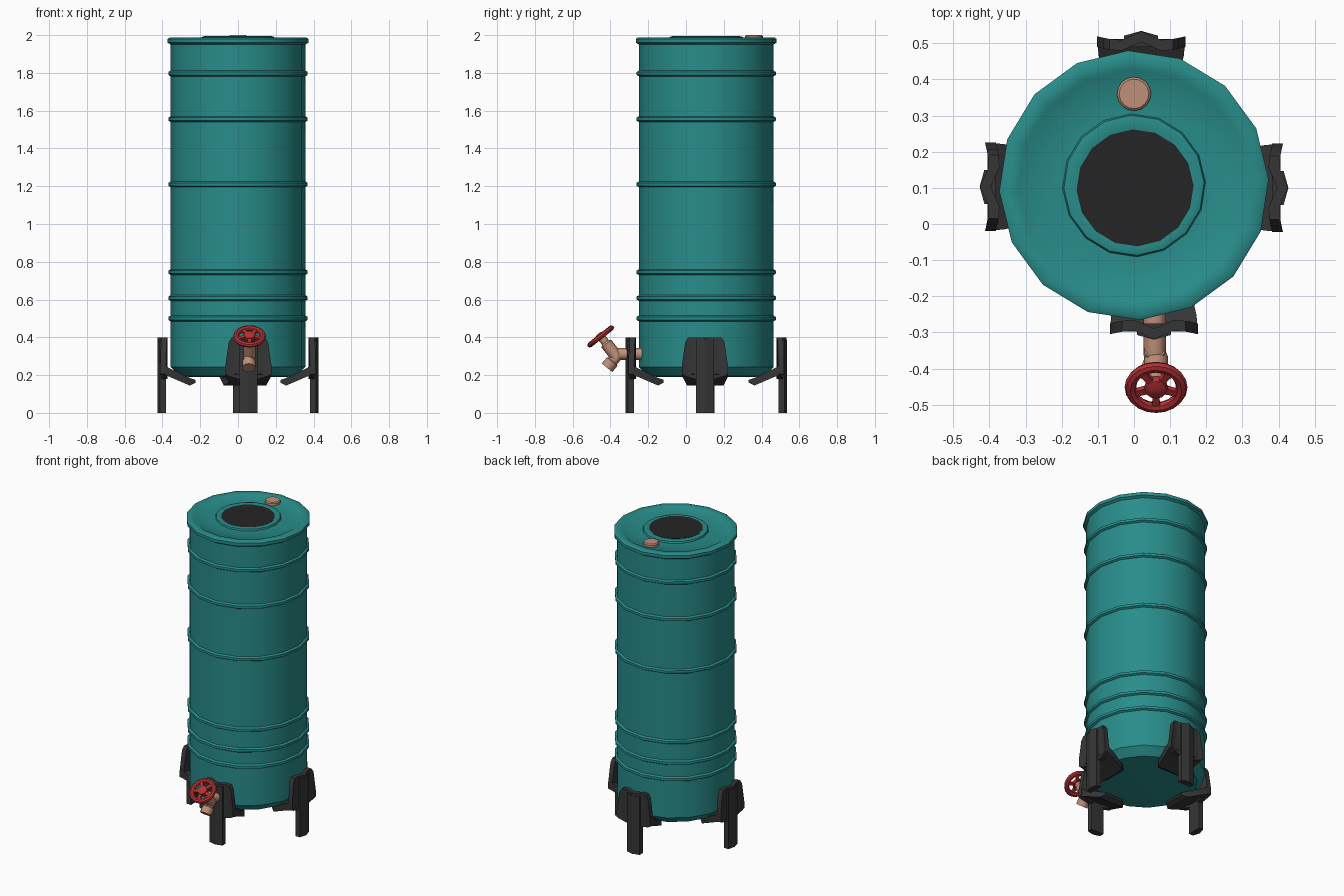
import bpy, bmesh, math
from mathutils import Vector, Matrix

if "Cube" in bpy.data.objects:
    bpy.data.objects.remove(bpy.data.objects["Cube"])

CX, CY = 0.0, 0.107          # barrel axis


def material(name, rgb):
    m = bpy.data.materials.new(name)
    m.diffuse_color = (*rgb, 1)
    m.use_nodes = True
    m.node_tree.nodes["Principled BSDF"].inputs["Base Color"].default_value = m.diffuse_color
    return m


TEAL = material("teal plastic", (0.021, 0.265, 0.255))
BLACK = material("black opening", (0.018, 0.018, 0.018))
DARK = material("dark grey metal", (0.036, 0.036, 0.036))
COPPER = material("copper", (0.53, 0.28, 0.19))
RED = material("red paint", (0.46, 0.03, 0.035))


def loft(bm, rings, loop=False):
    """Skin a list of point rings; cap the ends unless looped."""
    vs = [[bm.verts.new(p) for p in r] for r in rings]
    n = len(vs[0])
    pairs = list(zip(vs, vs[1:])) + ([(vs[-1], vs[0])] if loop else [])
    for a, b in pairs:
        for i in range(n):
            j = (i + 1) % n
            bm.faces.new((a[i], a[j], b[j], b[i]))
    if not loop:
        bm.faces.new(vs[0])
        bm.faces.new(vs[-1])


def finish(name, bm, mat, angle=40):
    bmesh.ops.recalc_face_normals(bm, faces=bm.faces)
    me = bpy.data.meshes.new(name)
    bm.to_mesh(me)
    bm.free()
    me.materials.append(mat)
    ob = bpy.data.objects.new(name, me)
    bpy.context.collection.objects.link(ob)
    bpy.ops.object.select_all(action='DESELECT')
    ob.select_set(True)
    bpy.context.view_layer.objects.active = ob
    bpy.ops.object.shade_smooth_by_angle(angle=math.radians(angle))
    return ob


def circle(r, z, n=16, turn=2.5):
    return [Vector((r * math.cos(a), r * math.sin(a), z))
            for a in (math.tau * i / n + math.radians(turn) for i in range(n))]


def lathe(bm, profile, mtx, n=16):
    loft(bm, [[mtx @ p for p in circle(r, z, n)] for r, z in profile])


def aim(start, direction):
    q = Vector((0, 0, 1)).rotation_difference(Vector(direction))
    return Matrix.Translation(start) @ q.to_matrix().to_4x4()


# barrel with raised hoops, rim and top opening collar
R = 0.357
profile = [(0.25, 0.19), (0.31, 0.195), (R, 0.243)]
for z in (0.50, 0.608, 0.745, 1.21, 1.555, 1.797):
    profile += [(R, z - 0.015), (0.369, z - 0.008), (0.369, z + 0.008), (R, z + 0.015)]
profile += [(R, 1.950), (0.373, 1.960), (0.373, 1.980), (0.362, 1.987), (0.325, 1.985),
            (0.318, 1.980), (0.198, 1.980), (0.194, 1.990), (0.180, 1.994), (0.162, 1.990)]
axis = Matrix.Translation((CX, CY, 0))
bm = bmesh.new()
lathe(bm, profile, axis)
finish("barrel", bm, TEAL)

# dark round opening
bm = bmesh.new()
lathe(bm, [(0.162, 1.986), (0.162, 1.992)], Matrix.Translation((0.003, 0.1, 0)))
finish("top_opening", bm, BLACK)

# small copper plug on the lid
bm = bmesh.new()
lathe(bm, [(0.047, 1.97), (0.047, 1.994), (0.041, 2.0)], Matrix.Translation((0, 0.36, 0)))
finish("lid_plug", bm, COPPER)


def leg(name, d, offset):
    """Leg facing direction d: post, shield plate and sloping support arm."""
    d = Vector(d)
    side = Vector((-d.y, d.x, 0))
    base = Vector((CX, CY, 0)) + Vector(offset)

    def P(t, r, z):
        return base + side * t + d * r + Vector((0, 0, z))

    bm = bmesh.new()
    # post with a ridged outer face
    sec = [(-0.047, 0.382), (-0.047, 0.414), (0, 0.427), (0.047, 0.414), (0.047, 0.382)]
    loft(bm, [[P(t, r, z) for t, r in sec] for z in (0, 0.385)])
    # shield plate, stations across its width: (t, z low, z high, outer r)
    half = [(0.122, 0.205, 0.25, 0.412), (0.104, 0.195, 0.375, 0.408),
            (0.088, 0.19, 0.40, 0.405), (0.055, 0.18, 0.40, 0.402)]
    stations = [(-t, a, b, r) for t, a, b, r in half] + [(0, 0.18, 0.40, 0.426)] + half[::-1]
    loft(bm, [[P(t, r - 0.03, a), P(t, r, a), P(t, r, b), P(t, r - 0.03, b)]
              for t, a, b, r in stations])
    # arm under the barrel, (r, z low, z high, half width)
    arm = [(0.405, 0.205, 0.26, 0.122), (0.36, 0.19, 0.235, 0.118),
           (0.255, 0.145, 0.185, 0.095), (0.225, 0.16, 0.175, 0.07)]
    loft(bm, [[P(-w, r, a), P(w, r, a), P(w, r, b), P(-w, r, b)] for r, a, b, w in arm])
    finish(name, bm, DARK, 30)


leg("front_leg", (0, -1, 0), (0.055, 0, 0))
leg("back_leg", (0, 1, 0), (0.02, 0, 0))
leg("right_leg", (1, 0, 0), (0, -0.007, 0))
leg("left_leg", (-1, 0, 0), (0, -0.004, 0))

# drain valve: pipe, spout and valve stem
VX = 0.057
STEM = Vector((0, -0.62, 0.785))
SPOUT = Vector((0, -0.63, -0.776))
HUB = Vector((VX + 0.004, -0.452, 0.405))
bm = bmesh.new()
lathe(bm, [(0.031, 0), (0.031, 0.13), (0.026, 0.15)], aim((VX, -0.23, 0.312), (0, -1, 0)), 12)
joint = Vector((VX, -0.36, 0.31))
lathe(bm, [(0.03, -0.02), (0.03, 0.045), (0.036, 0.05), (0.036, 0.092)], aim(joint, SPOUT), 12)
lathe(bm, [(0.033, -0.135), (0.033, -0.05), (0.022, -0.04), (0.022, 0)], aim(HUB, STEM), 12)
finish("drain_valve", bm, COPPER)

# red hand wheel with five spokes
M = aim(HUB, STEM)
bm = bmesh.new()
rim = []
for k in range(20):
    a = math.tau * k / 20
    rim.append([M @ Vector(((0.071 + 0.016 * math.cos(b)) * math.cos(a),
                            (0.071 + 0.016 * math.cos(b)) * math.sin(a),
                            0.014 * math.sin(b)))
                for b in (math.tau * j / 8 for j in range(8))])
loft(bm, rim, loop=True)
lathe(bm, [(0.03, -0.014), (0.033, 0), (0.03, 0.012), (0.012, 0.018)], M, 12)
down = M.to_3x3().transposed() @ Vector((0, -1, 0))
a0 = math.atan2(down.y, down.x)
for k in range(5):
    T = M @ Matrix.Rotation(a0 + math.tau * k / 5, 4, 'Z')
    loft(bm, [[T @ Vector((r, y, z)) for y, z in ((-w, -0.008), (w, -0.008), (w, 0.008), (-w, 0.008))]
              for r, w in ((0.02, 0.011), (0.045, 0.009), (0.068, 0.013))])
finish("hand_wheel", bm, RED)
